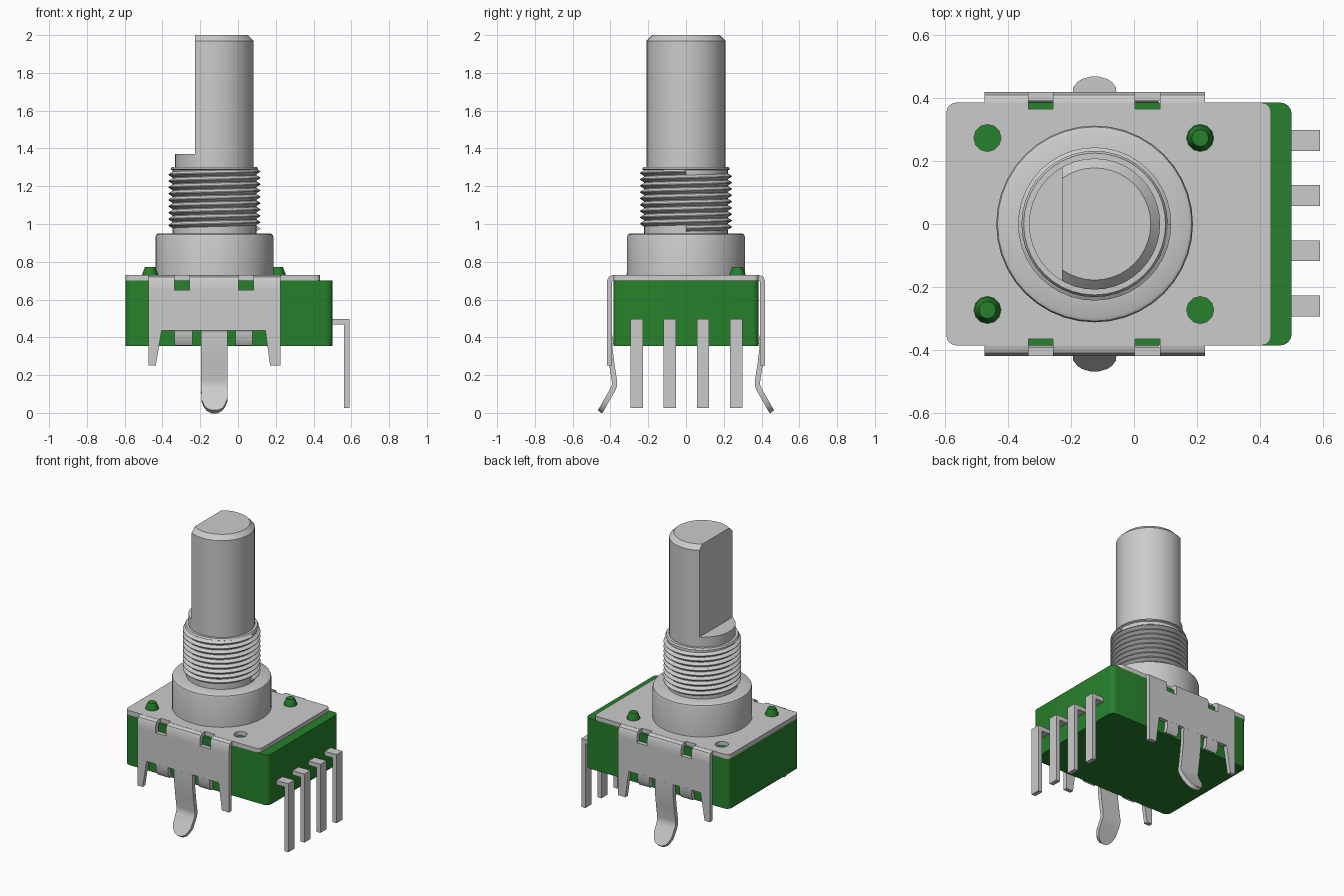
import bpy, bmesh, math
from mathutils import Vector

if "Cube" in bpy.data.objects:
    bpy.data.objects.remove(bpy.data.objects["Cube"])

CX = -0.125  # shaft axis

green = bpy.data.materials.new("green_plastic")
green.diffuse_color = (0.02, 0.22, 0.025, 1)
green.use_nodes = True
green.node_tree.nodes["Principled BSDF"].inputs["Base Color"].default_value = green.diffuse_color


def make(name, bm, mat=None):
    me = bpy.data.meshes.new(name)
    bm.to_mesh(me)
    bm.free()
    ob = bpy.data.objects.new(name, me)
    bpy.context.collection.objects.link(ob)
    if mat:
        me.materials.append(mat)
    return ob


def finish(ob, angle=35):
    bpy.ops.object.select_all(action='DESELECT')
    bpy.context.view_layer.objects.active = ob
    ob.select_set(True)
    for m in list(ob.modifiers):
        bpy.ops.object.modifier_apply(modifier=m.name)
    bpy.ops.object.shade_smooth_by_angle(angle=math.radians(angle))


def lathe(name, prof, cx=CX, cy=0.0, n=40, mat=None):
    bm = bmesh.new()
    rings = [[bm.verts.new((cx + r * math.cos(2 * math.pi * i / n),
                            cy + r * math.sin(2 * math.pi * i / n), z))
              for i in range(n)] for r, z in prof]
    for a, b in zip(rings, rings[1:]):
        for i in range(n):
            j = (i + 1) % n
            bm.faces.new((a[i], a[j], b[j], b[i]))
    bm.faces.new(rings[0][::-1])
    bm.faces.new(rings[-1])
    return make(name, bm, mat)


def box(name, lo, hi, corner=0, mat=None):
    bm = bmesh.new()
    bmesh.ops.create_cube(bm, size=1)
    for v in bm.verts:
        v.co = Vector([l + (h - l) * (c + 0.5) for l, h, c in zip(lo, hi, v.co)])
    if corner:
        up = [e for e in bm.edges
              if abs(e.verts[0].co.z - e.verts[1].co.z) > 1e-4]
        bmesh.ops.bevel(bm, geom=up, offset=corner, segments=4,
                        profile=0.5, affect='EDGES')
    return make(name, bm, mat)


def cut(ob, cutter):
    m = ob.modifiers.new("cut", 'BOOLEAN')
    m.object, m.operation, m.solver = cutter, 'DIFFERENCE', 'EXACT'
    cutter.hide_render = True
    bpy.context.view_layer.objects.active = ob
    bpy.ops.object.modifier_apply(modifier=m.name)
    bpy.data.objects.remove(cutter)


def ribbon(bm, rows):
    vs = [(bm.verts.new(p), bm.verts.new(q)) for p, q in rows]
    for (a, b), (c, d) in zip(vs, vs[1:]):
        bm.faces.new((a, b, d, c))


def thicken(ob, t):
    m = ob.modifiers.new("sheet", 'SOLIDIFY')
    m.thickness, m.offset, m.use_even_offset = t, 0, True


# plastic housing
finish(box("housing", (-0.595, -0.385, 0.355), (0.5, 0.385, 0.702), 0.035, green))

# metal cover plate with peg holes and fold notches
plate = box("cover_plate", (-0.595, -0.385, 0.70), (0.435, 0.385, 0.73), 0.03)
for x in (-0.465, 0.21):
    for y in (-0.273, 0.273):
        cut(plate, lathe("hole_cutter", [(0.043, 0.68), (0.043, 0.75)], x, y, 12))
for x0, x1 in ((-0.335, -0.257), (0.003, 0.082)):
    for s in (-1, 1):
        cut(plate, box("notch_cutter", (x0, s * 0.39 - 0.025, 0.68),
                       (x1, s * 0.39 + 0.025, 0.75)))
finish(plate)

# plastic rivet pegs
for x, y in ((-0.465, -0.273), (0.21, 0.273)):
    finish(lathe("rivet_peg", [(0.042, 0.69), (0.042, 0.735), (0.027, 0.773)],
                 x, y, 12, green))

# folded side skirts with legs, tabs and snap prong
bm = bmesh.new()


def side(*rows):  # rows of (y, z, x0, x1)
    ribbon(bm, [((x0, -y, z), (x1, -y, z)) for y, z, x0, x1 in rows])


for x0, x1 in ((-0.475, -0.335), (-0.257, 0.003), (0.082, 0.225)):
    side(*[(y, z, x0, x1) for y, z in
           ((0.37, 0.715), (0.387, 0.715), (0.399, 0.709), (0.405, 0.697), (0.405, 0.65))])
side((0.405, 0.65, -0.475, 0.225), (0.405, 0.435, -0.475, 0.225))
side((0.405, 0.435, -0.475, -0.405), (0.405, 0.25, -0.475, -0.435))
side((0.405, 0.435, 0.145, 0.225), (0.405, 0.25, 0.17, 0.225))
for x0, x1 in ((-0.335, -0.242), (-0.013, 0.077)):
    side((0.405, 0.435, x0, x1), (0.404, 0.39, x0, x1), (0.388, 0.364, x0, x1))
side(*[(y, z, CX - w, CX + w) for y, z, w in
       ((0.405, 0.435, 0.07), (0.404, 0.35, 0.07), (0.393, 0.26, 0.07),
        (0.379, 0.17, 0.07), (0.379, 0.145, 0.07), (0.389, 0.12, 0.07),
        (0.421, 0.065, 0.068), (0.438, 0.035, 0.055), (0.448, 0.017, 0.04),
        (0.456, 0.006, 0.015))])
skirt = make("side_skirts", bm)
thicken(skirt, 0.028)
skirt.modifiers.new("mirror", 'MIRROR').use_axis = (False, True, False)
finish(skirt)

# four bent terminal pins
for y in (-0.26, -0.085, 0.09, 0.265):
    bm = bmesh.new()
    ribbon(bm, [((x, y - 0.033, z), (x, y + 0.033, z)) for x, z in
                ((0.49, 0.483), (0.575, 0.483), (0.575, 0.025))])
    pin = make("terminal_pin", bm)
    thicken(pin, 0.03)
    finish(pin)

# collar and bushing core
finish(lathe("collar", [(0.312, 0.72), (0.312, 0.932), (0.308, 0.944),
                        (0.297, 0.95), (0.2, 0.95)]))
finish(lathe("bushing", [(0.222, 0.94), (0.222, 1.285), (0.232, 1.29), (0.225, 1.302)]))

# helical thread
bm = bmesh.new()
n, turns, pitch = 40, 9, 0.0365
prev = None
for i in range(n * turns + 1):
    a = 2 * math.pi * i / n
    z = 0.958 + (1.296 - pitch - 0.958) * i / (n * turns)
    cur = [bm.verts.new((CX + r * math.cos(a), r * math.sin(a), z + dz))
           for r, dz in ((0.217, 0), (0.243, pitch * 0.45),
                         (0.243, pitch * 0.55), (0.217, pitch))]
    if prev:
        for k in range(3):
            bm.faces.new((prev[k], cur[k], cur[k + 1], prev[k + 1]))
    else:
        bm.faces.new(cur)
    prev = cur
bm.faces.new(prev[::-1])
finish(make("thread", bm))

# shaft with a flat
shaft = lathe("shaft", [(0.208, 1.2), (0.208, 1.97), (0.178, 2.0)])
cut(shaft, box("flat_cutter", (-0.6, -0.5, 1.37), (-0.228, 0.5, 2.2)))
finish(shaft, 30)
